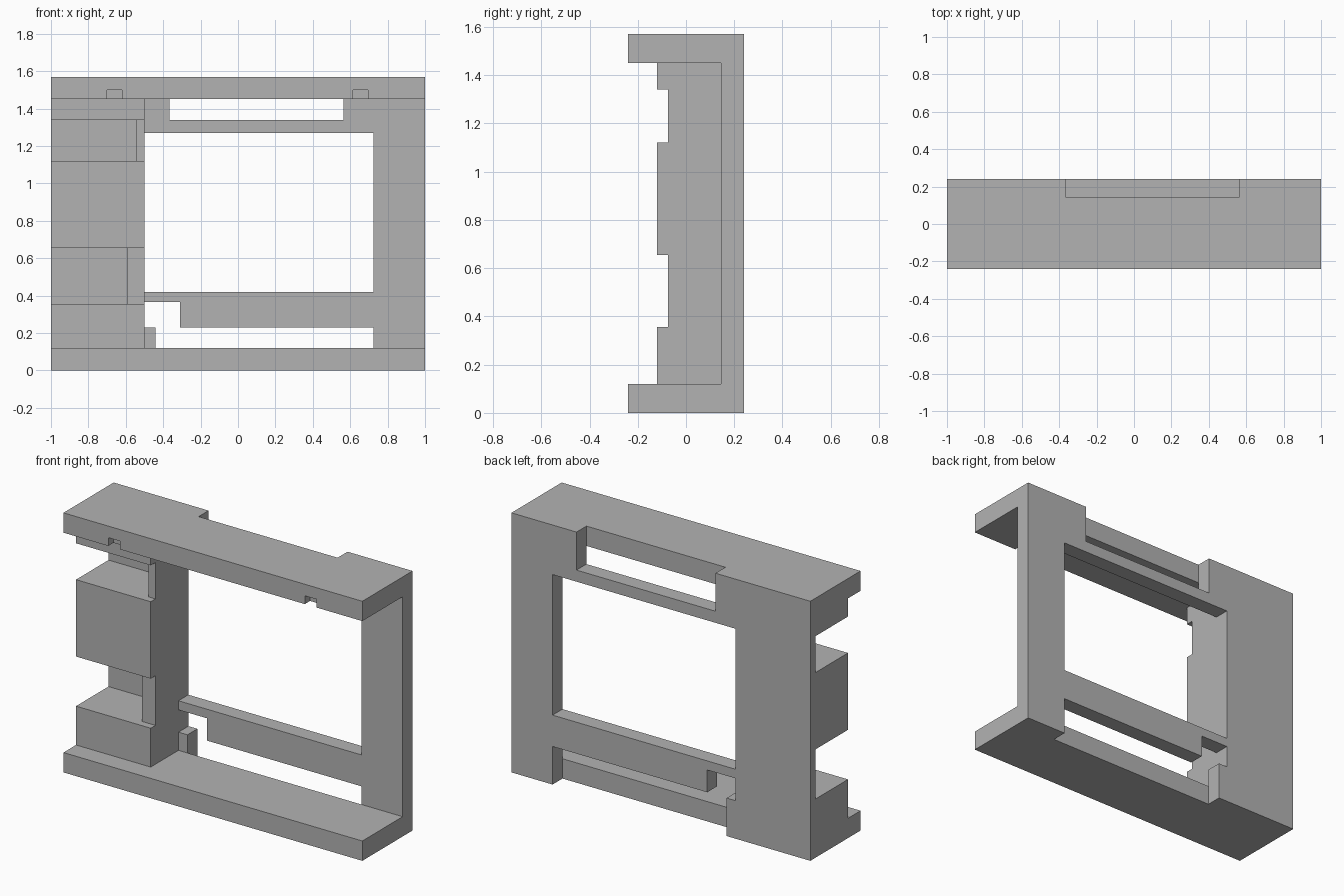
import bpy
import bmesh
from mathutils import Vector

cube = bpy.data.objects.get("Cube")
if cube:
    bpy.data.objects.remove(cube, do_unlink=True)

grey = bpy.data.materials.new("plain grey")
grey.use_nodes = True
colour = (0.45, 0.45, 0.45, 1)
grey.diffuse_color = colour
grey.node_tree.nodes["Principled BSDF"].inputs["Base Color"].default_value = colour


def prism(name, outline, axis, lo, hi):
    """Extrude a flat outline along axis y (points are x, z) or z (points are x, y)."""
    def place(a, b, c):
        return Vector((a, c, b)) if axis == "y" else Vector((a, b, c))
    bm = bmesh.new()
    face = bm.faces.new([bm.verts.new(place(a, b, lo)) for a, b in outline])
    extruded = bmesh.ops.extrude_face_region(bm, geom=[face], use_keep_orig=True)["geom"]
    top = [v for v in extruded if isinstance(v, bmesh.types.BMVert)]
    bmesh.ops.translate(bm, verts=top, vec=place(0, 0, hi - lo))
    bmesh.ops.recalc_face_normals(bm, faces=bm.faces)
    mesh = bpy.data.meshes.new(name)
    bm.to_mesh(mesh)
    bm.free()
    mesh.materials.append(grey)
    obj = bpy.data.objects.new(name, mesh)
    bpy.context.collection.objects.link(obj)
    return obj


def rect(x0, x1, b0, b1):
    return [(x0, b0), (x1, b0), (x1, b1), (x0, b1)]


OUT = 1.1      # cutters run past the body
BACK = 0.145   # front face of the back plate
EDGE = -0.5    # inner face of the thick column
JAMB = 0.725   # inner face of the thin column

frame = prism("frame", rect(-1, 1, -0.24, 0.24), "z", 0, 1.57)

# Open bay between the top and bottom shelves, leaving the thick column
bay = [(-OUT, -0.4), (OUT, -0.4), (OUT, BACK), (EDGE, BACK), (EDGE, -0.12), (-OUT, -0.12)]
cutters = [prism("bay_cutter", bay, "z", 0.12, 1.45)]

# Pockets in the thick column, each with a shallow lip on the inner side
for x, z0, z1 in ((-0.59, 0.355, 0.655), (-0.545, 1.12, 1.34)):
    pocket = [(-OUT, -0.4), (-0.4, -0.4), (-0.4, -0.075), (x, -0.075), (x, 0.19), (-OUT, 0.19)]
    cutters.append(prism("pocket_cutter", pocket, "z", z0, z1))

# Window and upper slot in the back plate
cutters.append(prism("window_cutter", rect(EDGE, JAMB, 0.42, 1.27), "y", 0, 0.4))
cutters.append(prism("upper_slot_cutter", rect(-0.365, 0.565, 1.34, 1.8), "y", BACK, 0.4))

# Stepped lower slot, leaving a short post beside the thick column
slot = [(-0.44, -0.2), (JAMB, -0.2), (JAMB, 0.23), (-0.31, 0.23),
        (-0.31, 0.365), (EDGE, 0.365), (EDGE, 0.23), (-0.44, 0.23)]
cutters.append(prism("lower_slot_cutter", slot, "y", BACK, 0.4))

# Small notches under the front edge of the top shelf
for x in (-0.66, 0.655):
    cutters.append(prism("notch_cutter", rect(x - 0.04, x + 0.04, 1.4, 1.5), "y", -0.4, -0.19))

# Carve the frame, then drop the cutters
for cutter in cutters:
    cutter.hide_render = True
    mod = frame.modifiers.new(cutter.name, "BOOLEAN")
    mod.operation = "DIFFERENCE"
    mod.solver = "EXACT"
    mod.object = cutter
bpy.context.view_layer.update()
carved = bpy.data.meshes.new_from_object(
    frame.evaluated_get(bpy.context.evaluated_depsgraph_get()))
frame.modifiers.clear()
frame.data = carved
carved.name = "frame"
for cutter in cutters:
    bpy.data.objects.remove(cutter, do_unlink=True)
